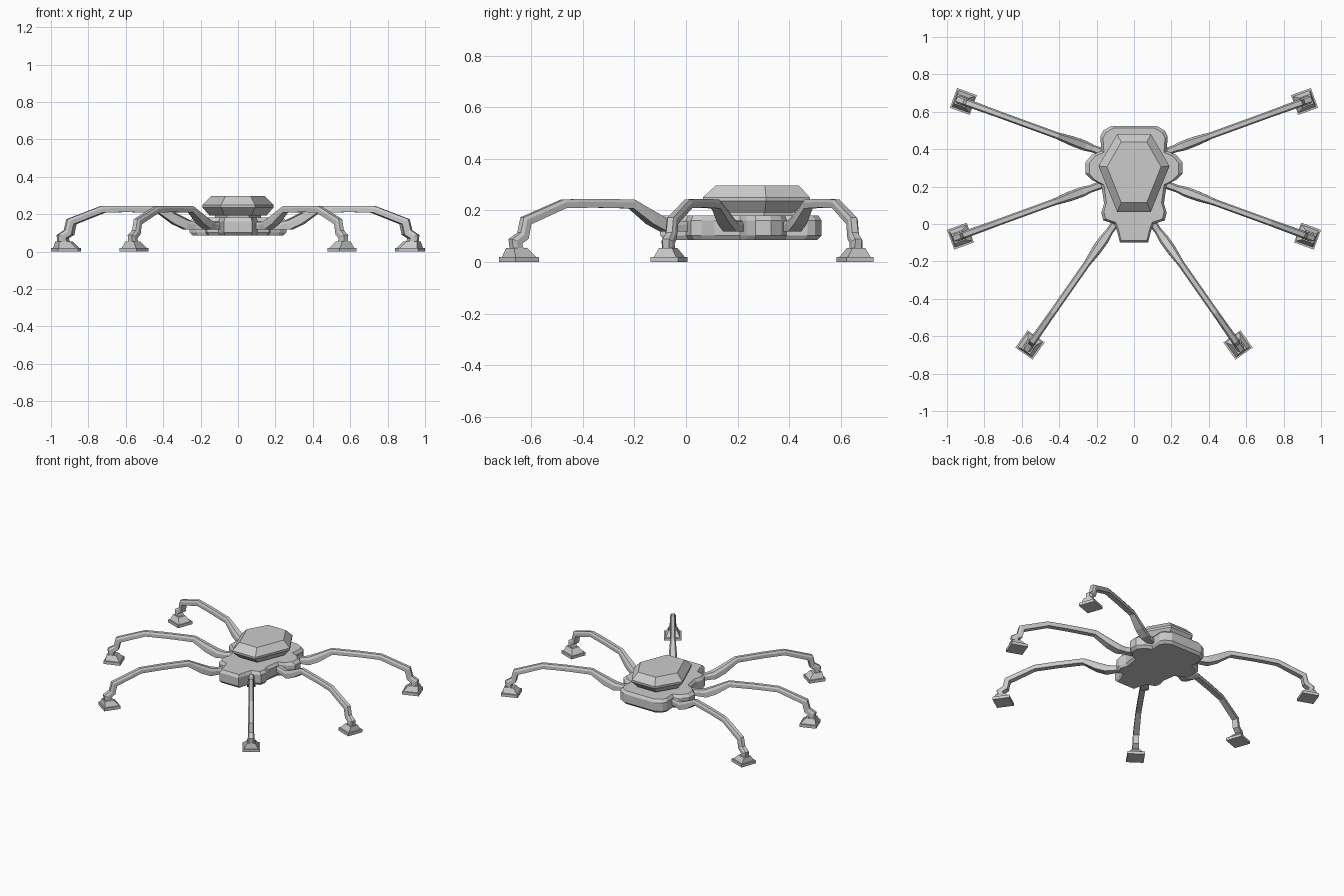
import bpy, bmesh, math
from mathutils import Vector

if "Cube" in bpy.data.objects:
    bpy.data.objects.remove(bpy.data.objects["Cube"])

grey = bpy.data.materials.new("light grey")
grey.diffuse_color = (0.6, 0.6, 0.6, 1)
grey.use_nodes = True
grey.node_tree.nodes["Principled BSDF"].inputs["Base Color"].default_value = grey.diffuse_color


def loft(name, rings):
    """Flat-shaded closed solid through equal-length rings of points."""
    bm = bmesh.new()
    loops = [[bm.verts.new(p) for p in ring] for ring in rings]
    n = len(loops[0])
    for a, b in zip(loops, loops[1:]):
        for i in range(n):
            j = (i + 1) % n
            bm.faces.new((a[i], a[j], b[j], b[i]))
    bm.faces.new(loops[0][::-1])
    bm.faces.new(loops[-1])
    bmesh.ops.recalc_face_normals(bm, faces=bm.faces)
    mesh = bpy.data.meshes.new(name)
    bm.to_mesh(mesh)
    bm.free()
    mesh.materials.append(grey)
    ob = bpy.data.objects.new(name, mesh)
    bpy.context.collection.objects.link(ob)
    return ob


def plate(name, half, layers, cy):
    """Symmetric outline stacked in layers of (z, x scale, y scale)."""
    outline = half + [(-x, y) for x, y in reversed(half)]
    return loft(name, [[(x * sx, cy + (y - cy) * sy, z) for x, y in outline]
                       for z, sx, sy in layers])


# Lobed lower body
body_half = [(0.075, -0.10), (0.09, -0.04), (0.105, 0.00), (0.165, 0.02),
             (0.175, 0.06), (0.16, 0.11), (0.175, 0.21), (0.225, 0.235),
             (0.26, 0.27), (0.26, 0.33), (0.225, 0.37), (0.175, 0.39),
             (0.18, 0.47), (0.165, 0.50), (0.12, 0.525)]
plate("lower_body", body_half,
      [(0.086, 0.93, 0.95), (0.103, 1, 1), (0.162, 1, 1), (0.181, 0.92, 0.96)], 0.21)

# Faceted upper shell and its neck
shell_half = [(0.09, 0.065), (0.19, 0.31), (0.09, 0.48)]
plate("shell", shell_half,
      [(0.192, 0.80, 0.79), (0.236, 1, 1), (0.25, 1, 1), (0.296, 0.76, 0.78)], 0.29)
plate("neck", shell_half, [(0.17, 0.65, 0.65), (0.20, 0.65, 0.65)], 0.29)

# Leg centreline: distance from foot centre, height, half width, half thickness
LEG = [(-0.83, 0.14, 0.022, 0.022), (-0.74, 0.138, 0.020, 0.020),
       (-0.69, 0.143, 0.027, 0.025), (-0.63, 0.170, 0.026, 0.025),
       (-0.535, 0.225, 0.018, 0.018), (-0.36, 0.228, 0.018, 0.017),
       (-0.21, 0.226, 0.018, 0.017), (-0.03, 0.160, 0.020, 0.020),
       (-0.016, 0.102, 0.020, 0.020), (0.02, 0.080, 0.022, 0.022),
       (0.012, 0.04, 0.022, 0.022)]


def make_leg(label, foot, degrees):
    a = math.radians(degrees)
    out = Vector((math.cos(a), math.sin(a), 0))
    side = Vector((-math.sin(a), math.cos(a), 0))
    up = Vector((0, 0, 1))
    base = Vector((foot[0], foot[1], 0))
    pts = [Vector((d, z)) for d, z, w, t in LEG]
    rings = []
    for i, (d, z, w, t) in enumerate(LEG):
        t0 = (pts[i] - pts[max(i - 1, 0)]).normalized()
        t1 = (pts[min(i + 1, len(pts) - 1)] - pts[i]).normalized()
        tan = (t0 + t1).normalized()
        nrm = out * -tan.y + up * tan.x
        c = base + out * d + up * z
        section = [(-1, -1), (1, -1), (1, 0.3), (0.6, 1), (-0.6, 1), (-1, 0.3)]
        rings.append([c + side * (u * w) + nrm * (v * t) for u, v in section])
    parts = [loft(label + "_leg", rings)]

    # Square pad with a sloped ankle mount on top
    def square(d0, d1, w, z):
        return [base + out * d + side * s + up * z
                for d, s in ((d0, -w), (d1, -w), (d1, w), (d0, w))]
    parts.append(loft(label + "_foot_pad", [square(-0.056, 0.056, 0.056, 0),
                                            square(-0.056, 0.056, 0.056, 0.02)]))
    parts.append(loft(label + "_ankle_mount", [square(-0.05, 0.048, 0.046, 0.02),
                                               square(-0.02, 0.042, 0.027, 0.054)]))
    for ob in parts:
        ob.modifiers.new("both_sides", 'MIRROR')


# Three mirrored pairs of legs
make_leg("front", (0.556, -0.647), -55)
make_leg("middle", (0.928, -0.065), -20)
make_leg("rear", (0.912, 0.655), 20)
